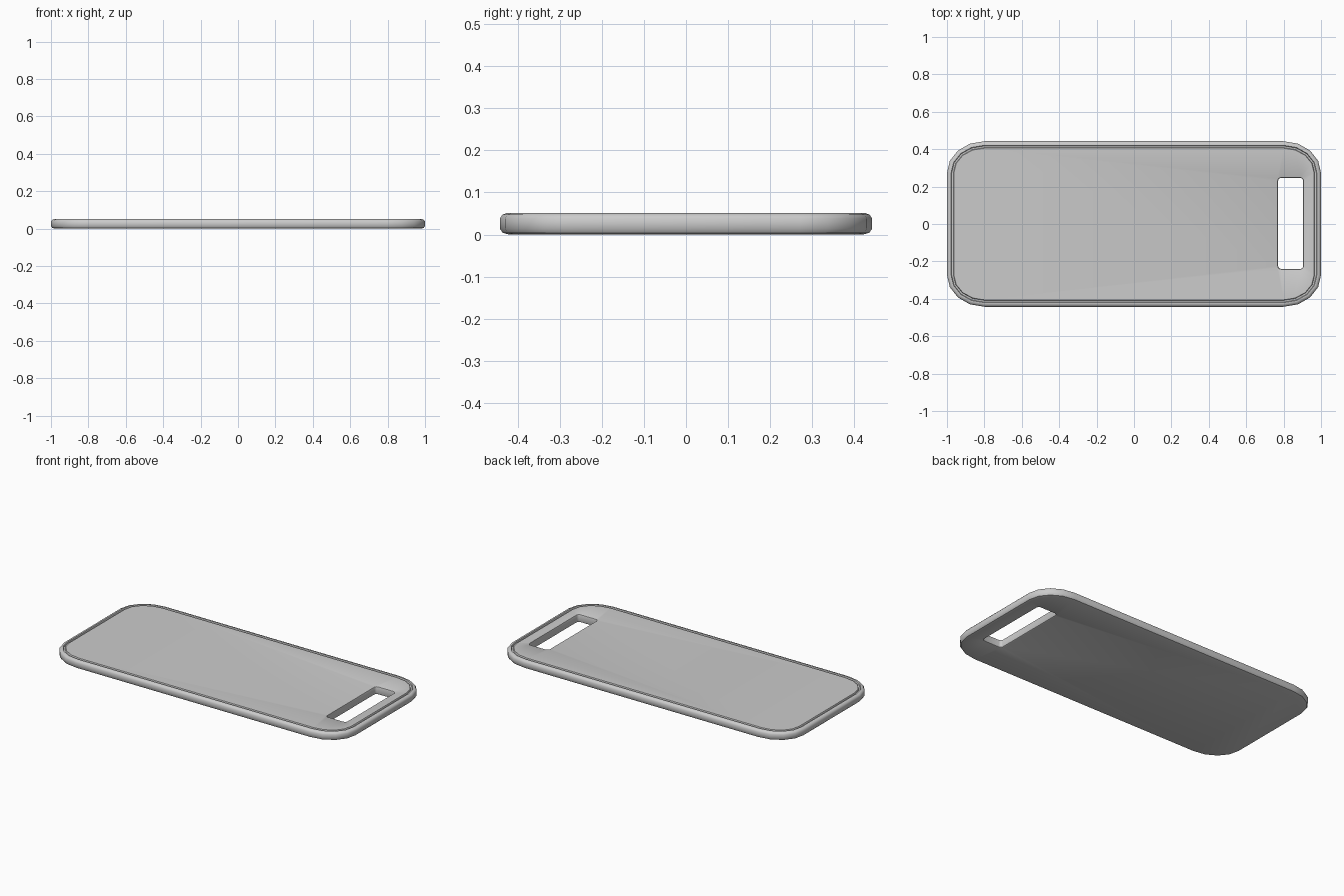
import bpy, bmesh, math

if "Cube" in bpy.data.objects:
    bpy.data.objects.remove(bpy.data.objects["Cube"])

HX, HY = 1.0, 0.4425        # board half sizes


def ring(bm, cx, cy, hx, hy, rx, ry, z, segs):
    """Closed rounded-rectangle loop of vertices."""
    verts = []
    for q, (sx, sy) in enumerate([(1, 1), (-1, 1), (-1, -1), (1, -1)]):
        for i in range(segs + 1):
            a = math.pi / 2 * (q + i / segs)
            verts.append(bm.verts.new((cx + sx * (hx - rx) + rx * math.cos(a),
                                       cy + sy * (hy - ry) + ry * math.sin(a), z)))
    return verts


def loft(bm, rings):
    for a, b in zip(rings, rings[1:]):
        n = len(a)
        for i in range(n):
            j = (i + 1) % n
            bm.faces.new((a[i], a[j], b[j], b[i]))


def loop_edges(bm, verts):
    return [bm.edges.get((verts[i - 1], verts[i])) for i in range(len(verts))]


bm = bmesh.new()

# Rounded outer wall, rim and narrow juice groove: (inset, height)
wall = [(0.022, 0.0), (0.007, 0.004), (0.0, 0.014), (0.0, 0.038), (0.006, 0.047),
        (0.016, 0.051), (0.022, 0.051), (0.025, 0.043), (0.034, 0.043), (0.037, 0.051)]
outer = [ring(bm, 0, 0, HX - d, HY - d, 0.2 - d, 0.17 - d, z, 4) for d, z in wall]
loft(bm, outer)

# Handle slot with softened edges: (outset, height)
lip = [(0.007, 0.0), (0.002, 0.003), (0.0, 0.009), (0.0, 0.042), (0.002, 0.048), (0.007, 0.051)]
slot = [ring(bm, 0.8375, 0.003, 0.067 + d, 0.243 + d, 0.015 + d, 0.015 + d, z, 3)
        for d, z in lip]
loft(bm, slot)

# Flat top and underside around the slot
for k in (0, -1):
    bmesh.ops.triangle_fill(bm, use_beauty=True, use_dissolve=False,
                            edges=loop_edges(bm, outer[k]) + loop_edges(bm, slot[k]))
bmesh.ops.recalc_face_normals(bm, faces=bm.faces[:])

mesh = bpy.data.meshes.new("cutting_board")
bm.to_mesh(mesh)
bm.free()
board = bpy.data.objects.new("cutting_board", mesh)
bpy.context.collection.objects.link(board)
bpy.context.view_layer.objects.active = board
board.select_set(True)
bpy.ops.object.shade_smooth_by_angle(angle=math.radians(40))
